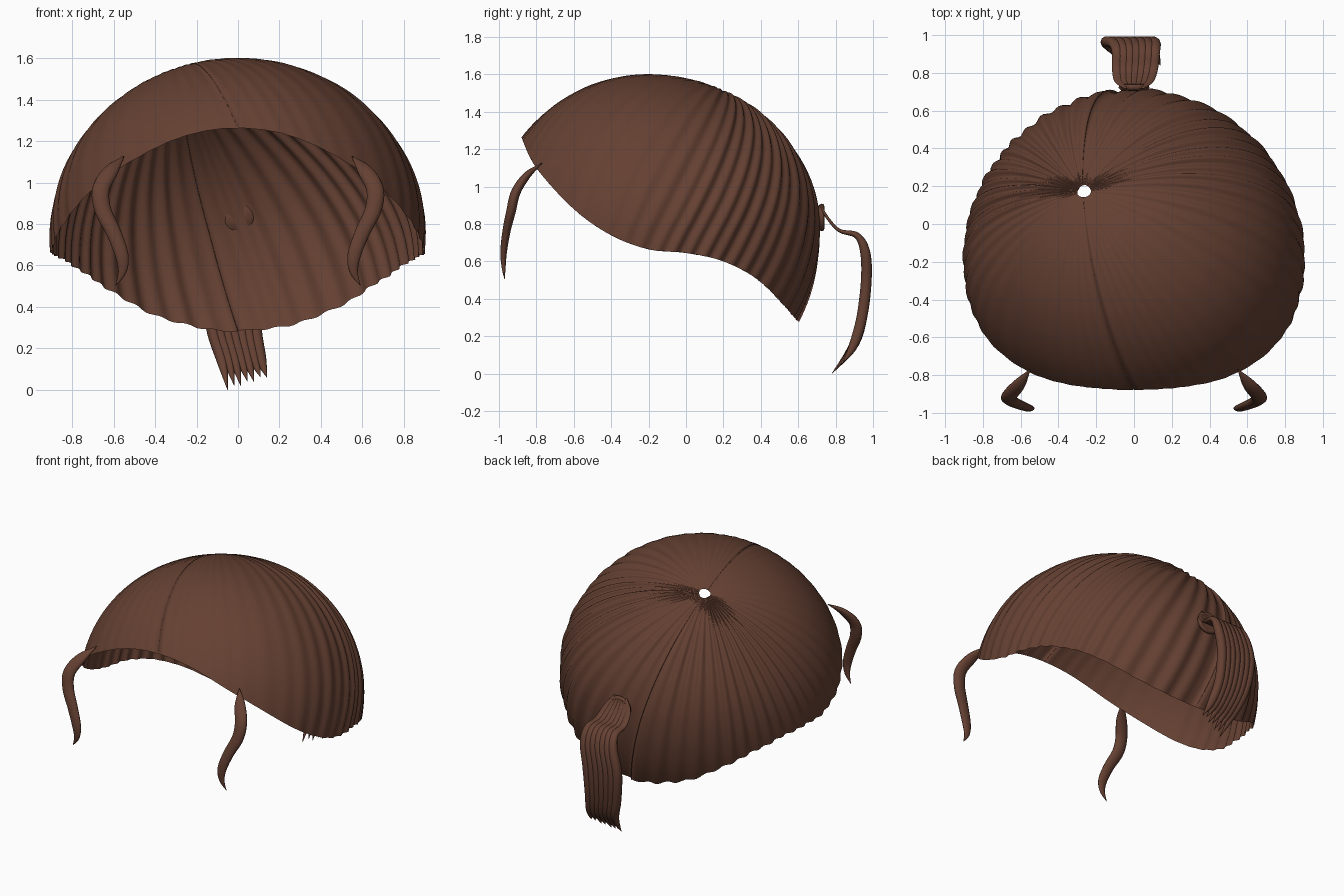
import bpy, bmesh, math
from mathutils import Vector

if "Cube" in bpy.data.objects:
    bpy.data.objects.remove(bpy.data.objects["Cube"])

# Single hair colour
hair = bpy.data.materials.new("brown_hair")
hair.use_nodes = True
hair.diffuse_color = (0.13, 0.052, 0.032, 1)
hair.node_tree.nodes["Principled BSDF"].inputs["Base Color"].default_value = hair.diffuse_color


def finish(bm, name):
    bmesh.ops.recalc_face_normals(bm, faces=bm.faces)
    mesh = bpy.data.meshes.new(name)
    bm.to_mesh(mesh)
    bm.free()
    mesh.materials.append(hair)
    for p in mesh.polygons:
        p.use_smooth = True
    obj = bpy.data.objects.new(name, mesh)
    bpy.context.collection.objects.link(obj)
    return obj


def spline(points, t):
    """Catmull-Rom sample of a list of tuples, t from 0 to 1."""
    n = len(points) - 1
    i = min(int(t * n), n - 1)
    f = t * n - i
    b, c = points[i], points[i + 1]
    a, d = points[max(i - 1, 0)], points[min(i + 2, n)]
    return [q + 0.5 * f * (r - p + f * (2 * p - 5 * q + 4 * r - s + f * (3 * (q - r) + s - p)))
            for p, q, r, s in zip(a, b, c, d)]


def grid_faces(bm, rings, closed=True):
    for r0, r1 in zip(rings, rings[1:]):
        for j in range(len(r0)):
            k = (j + 1) % len(r0)
            bm.faces.new((r0[j], r0[k], r1[k], r1[j]))


def sweep(bm, points, steps=28, sides=10):
    """Tapered tube; each point is x, y, z, half width, half thickness."""
    samples = [spline(points, i / steps) for i in range(steps + 1)]
    rings = []
    for i, s in enumerate(samples):
        here = Vector(s[:3])
        tangent = (Vector(samples[min(i + 1, steps)][:3]) - Vector(samples[max(i - 1, 0)][:3])).normalized()
        side = Vector((1, 0, 0))
        side = (side - tangent * side.dot(tangent)).normalized()
        normal = tangent.cross(side)
        w, h = max(s[3], 0.001), max(s[4], 0.001)
        rings.append([bm.verts.new(here + side * w * math.cos(a) + normal * h * math.sin(a))
                      for a in (math.tau * j / sides for j in range(sides))])
    grid_faces(bm, rings)
    bm.faces.new(rings[0])
    bm.faces.new(rings[-1])


# Hair cap: ellipsoid shell combed from the crown to a slanted rim
CENTRE = Vector((0, -0.2, 0.75))


def radii(v):
    return 0.9, (0.91 if v.y > 0 else 0.85), (0.85 if v.z > 0 else 0.96)


def unit(p):
    v = Vector(p) - CENTRE
    return Vector([c / r for c, r in zip(v, radii(v))])


def place(u, scale):
    return CENTRE + Vector([c * r * scale for c, r in zip(u, radii(u))])


rim_curve = [(-0.88, 1.265), (-0.8, 1.1), (-0.6, 0.88), (-0.4, 0.74), (-0.2, 0.665),
             (0, 0.645), (0.2, 0.6), (0.4, 0.49), (0.6, 0.28)]
SEGMENTS, RINGS, FOLDS = 384, 40, 56
crown = unit((-0.27, 0.17, 1.48)).normalized()

bm = bmesh.new()
columns = []
for j in range(SEGMENTS):
    a = math.tau * j / SEGMENTS
    t = (1 - math.cos(a)) / 2
    u = unit((0, *spline(rim_curve, t)))
    u.x = math.copysign(math.sqrt(max(0, 1 - u.y ** 2 - u.z ** 2)), math.sin(a))
    if min(t, 1 - t) < 1e-6:
        u.x = 0
    u.normalize()
    angle = crown.angle(u)
    fold = math.sin(FOLDS * a + 1.5 * math.sin(3 * a)) + 0.4 * math.sin(23 * a)
    strength = 0.0015 + 0.008 * min(1, max(0, (t - 0.2) / 0.4))
    column = []
    for i in range(RINGS + 1):
        s = 0.025 + 0.975 * i / RINGS
        d = (crown * math.sin((1 - s) * angle) + u * math.sin(s * angle)) / math.sin(angle)
        column.append(bm.verts.new(place(d, 1 + fold * strength * min(1, s * 3))))
    columns.append(column)
grid_faces(bm, list(zip(*columns)))
finish(bm, "hair_cap")

# Curved locks hanging at either side of the face
lock_path = [(0.55, -0.77, 1.125, 0.002, 0.002), (0.61, -0.85, 1.06, 0.036, 0.02),
             (0.66, -0.91, 0.97, 0.042, 0.026), (0.652, -0.935, 0.87, 0.04, 0.026),
             (0.6, -0.96, 0.76, 0.036, 0.022), (0.56, -0.975, 0.65, 0.032, 0.018),
             (0.558, -0.975, 0.57, 0.02, 0.011), (0.59, -0.97, 0.505, 0.001, 0.001)]
for name, sign in (("left_front_lock", 1), ("right_front_lock", -1)):
    bm = bmesh.new()
    sweep(bm, [(sign * p[0], *p[1:]) for p in lock_path], 36, 14)
    finish(bm, name)

# Ponytail: a flat ribbon of strands (x, y, z, spread, thickness)
tail_path = [(0, 0.72, 0.9, 0.04, 0.006), (0, 0.755, 0.835, 0.08, 0.008),
             (0.005, 0.82, 0.765, 0.095, 0.01), (0.01, 0.915, 0.738, 0.1, 0.018),
             (0, 0.958, 0.65, 0.11, 0.028), (-0.03, 0.964, 0.5, 0.115, 0.03),
             (-0.02, 0.94, 0.3, 0.105, 0.03), (0.015, 0.895, 0.15, 0.095, 0.025),
             (0.045, 0.81, 0.03, 0.095, 0.001)]
STRANDS = 7
bm = bmesh.new()
for k in range(STRANDS):
    u = 2 * k / (STRANDS - 1) - 1
    strand = []
    for i, (x, y, z, spread, thick) in enumerate(tail_path):
        last = i == len(tail_path) - 1
        lift = (0.03 * u + 0.012 * (k % 2)) if last else 0
        width = 0.001 if last else spread * 0.28
        strand.append((x + u * spread, y + lift, z + lift, width, thick))
    sweep(bm, strand, 36, 10)
finish(bm, "ponytail")

# Oval knot where the ponytail leaves the cap, wrapped in raised rings
bm = bmesh.new()
profile = [(0.001, 0.012), (0.02, 0.016), (0.03, 0.01), (0.042, 0.016), (0.054, 0.01),
           (0.066, 0.018), (0.078, 0.014), (0.082, 0), (0.07, -0.014), (0.001, -0.018)]
rings = []
for r, h in profile:
    rings.append([bm.verts.new((r * math.cos(a), 0.722 + h, 0.835 + 0.9 * r * math.sin(a)))
                  for a in (math.tau * j / 32 for j in range(32))])
grid_faces(bm, rings)
finish(bm, "ponytail_knot")
